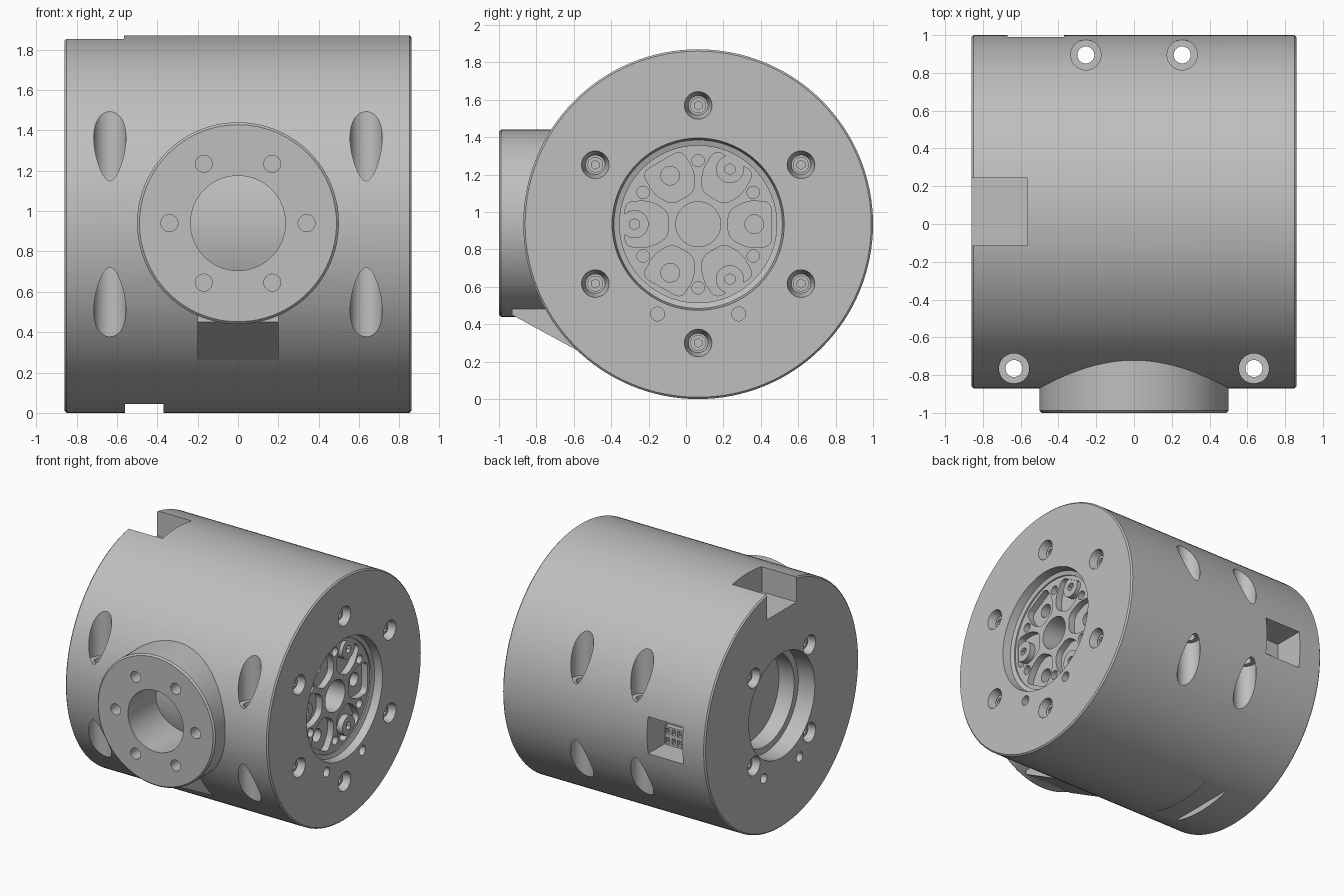
import bpy, bmesh, math
from mathutils import Matrix, Vector

if "Cube" in bpy.data.objects:
    bpy.data.objects.remove(bpy.data.objects["Cube"])

CY, CZ, R, END = 0.065, 0.935, 0.935, 0.86
GREY = (0.52, 0.52, 0.52, 1)
grey = bpy.data.materials.new("machined_grey")
grey.use_nodes = True
grey.diffuse_color = GREY
grey.node_tree.nodes["Principled BSDF"].inputs["Base Color"].default_value = GREY


def cyl(bm, r, p, q, r2=None, n=32):
    """Cylinder or cone from point p to point q."""
    p, q = Vector(p), Vector(q)
    rot = (q - p).to_track_quat('Z', 'Y').to_matrix().to_4x4()
    bmesh.ops.create_cone(bm, cap_ends=True, segments=n, radius1=r,
                          radius2=r if r2 is None else r2, depth=(q - p).length,
                          matrix=Matrix.Translation((p + q) / 2) @ rot)


def box(bm, lo, hi):
    lo, hi = Vector(lo), Vector(hi)
    bmesh.ops.create_cube(bm, size=1, matrix=Matrix.Translation((lo + hi) / 2)
                          @ Matrix.Diagonal(hi - lo).to_4x4())


def prism(bm, points, depth, rounding=0, matrix=Matrix()):
    """Extrude a y-z outline along x, with optional rounded corners."""
    part = bmesh.new()
    part.faces.new([part.verts.new((0, y, z)) for y, z in points])
    if rounding:
        bmesh.ops.bevel(part, geom=part.verts[:], affect='VERTICES',
                        offset=rounding, segments=5, profile=0.5)
    ext = bmesh.ops.extrude_face_region(part, geom=part.faces[:])["geom"]
    bmesh.ops.translate(part, vec=(depth, 0, 0),
                        verts=[v for v in ext if isinstance(v, bmesh.types.BMVert)])
    part.transform(matrix)
    mesh = bpy.data.meshes.new("outline")
    part.to_mesh(mesh)
    part.free()
    bm.from_mesh(mesh)
    bpy.data.meshes.remove(mesh)


def lathe(bm, profile, n=96):
    """Spin (x, radius) points around the x axis."""
    vs = [bm.verts.new((x, 0, r)) for x, r in profile]
    es = [bm.edges.new(pair) for pair in zip(vs, vs[1:])]
    bmesh.ops.spin(bm, geom=vs + es, cent=(0, 0, 0), axis=(1, 0, 0),
                   angle=math.tau, steps=n)
    bmesh.ops.remove_doubles(bm, verts=bm.verts[:], dist=1e-5)


def finish(name, bm):
    bmesh.ops.recalc_face_normals(bm, faces=bm.faces[:])
    mesh = bpy.data.meshes.new(name)
    bm.to_mesh(mesh)
    bm.free()
    mesh.materials.append(grey)
    ob = bpy.data.objects.new(name, mesh)
    bpy.context.scene.collection.objects.link(ob)
    return ob


def combine(target, bm, operation='DIFFERENCE'):
    """Boolean a helper solid into the target and discard the helper."""
    helper = finish("helper", bm)
    mod = target.modifiers.new("cut", 'BOOLEAN')
    mod.object, mod.operation, mod.solver = helper, operation, 'EXACT'
    graph = bpy.context.evaluated_depsgraph_get()
    mesh = bpy.data.meshes.new_from_object(target.evaluated_get(graph))
    target.modifiers.clear()
    target.data = mesh
    bpy.data.objects.remove(helper)


def smooth(ob):
    ob.data.shade_smooth()
    ob.data.set_sharp_from_angle(angle=math.radians(28))


def polar(x, radius, degrees):
    a = math.radians(degrees)
    return Vector((x, CY + radius * math.cos(a), CZ + radius * math.sin(a)))


# Main drum with the recesses of both ends
bm = bmesh.new()
lathe(bm, [(-0.59, 0), (-0.59, 0.35), (-0.72, 0.35), (-0.72, 0.40), (-END, 0.40),
           (-END, R - 0.01), (-END + 0.01, R), (END - 0.01, R), (END, R - 0.01),
           (END, 0.46), (0.80, 0.45), (0.79, 0.42), (0.6, 0.42), (0.6, 0)], 128)
bm.transform(Matrix.Translation((0, CY, CZ)))
body = finish("body", bm)

# Front flange and the rib below it
bm = bmesh.new()
lathe(bm, [(0.3, 0), (0.3, 0.5), (0.988, 0.5), (1, 0.488), (1, 0)])
bm.transform(Matrix.Translation((0, 0, 0.94)) @ Matrix.Rotation(-math.pi / 2, 4, 'Z'))
combine(body, bm, 'UNION')
bm = bmesh.new()
prism(bm, [(-0.93, 0.55), (-0.93, 0.45), (-0.585, 0.262), (-0.4, 0.262), (-0.4, 0.55)],
      0.4, 0, Matrix.Translation((-0.2, 0, 0)))
combine(body, bm, 'UNION')

# Flange bore and bolt holes
bm = bmesh.new()
cyl(bm, 0.235, (0, -1.1, 0.94), (0, -0.5, 0.94), n=64)
for i in range(6):
    a = math.radians(60 * i)
    x, z = 0.34 * math.cos(a), 0.94 + 0.34 * math.sin(a)
    cyl(bm, 0.042, (x, -1.1, z), (x, -0.85, z))
combine(body, bm)

# Vertical bolt pockets, then their through holes
pockets, holes = bmesh.new(), bmesh.new()
for x, y in ((0.635, -0.765), (0.255, 0.895)):
    for side in (-1, 1):
        for up in (-1, 1):
            cyl(pockets, 0.08, (side * x, y, CZ + up * 0.21), (side * x, y, CZ + up * 1.1))
        cyl(holes, 0.045, (side * x, y, -0.1), (side * x, y, 2))
combine(body, pockets)
combine(body, holes)

# Top notch, bottom notch and rear connector window
bm = bmesh.new()
box(bm, (-1, -0.113, 1.66), (-0.565, 0.243, 2))
box(bm, (-0.56, -0.6, -0.2), (-0.37, 0.7, 0.045))
box(bm, (-0.67, 0.76, 0.785), (-0.37, 1.2, 1.07))
combine(body, bm)

# Screw seats and small pin holes on both ends
bm, heads, sockets = bmesh.new(), bmesh.new(), bmesh.new()
seats = [(1, 0.635, 30 + 60 * i) for i in range(6)]
seats += [(-1, 0.477, 45 + 90 * i) for i in range(4)]
for side, radius, angle in seats:
    outer, inner = polar(side * END, radius, angle), polar(side * 0.77, radius, angle)
    step = (outer - inner) * 0.1
    cyl(bm, 0.052, inner, outer + step, 0.076)
    cyl(heads, 0.042, polar(side * 0.75, radius, angle), polar(side * 0.815, radius, angle))
    cyl(sockets, 0.024, polar(side * 0.785, radius, angle), polar(side * 0.9, radius, angle), n=6)
for side in (-1, 1):
    for y in (-0.217, 0.217):
        cyl(bm, 0.037, (side * 0.74, CY + y, 0.455), (side * 0.9, CY + y, 0.455))
combine(body, bm)
smooth(body)

# Inner core seen through the flange bore
bm = bmesh.new()
cyl(bm, 0.725, (-0.3, CY, CZ), (0.3, CY, CZ), n=96)
smooth(finish("inner_core", bm))

# Output plate with rounded pockets around a central hole
bm = bmesh.new()
cyl(bm, 0.425, (0.55, CY, CZ), (0.78, CY, CZ), n=96)
plate = finish("output_plate", bm)
bm, holes = bmesh.new(), bmesh.new()
cyl(bm, 0.12, (0.6, CY, CZ), (0.9, CY, CZ), n=48)
outline = [(0.16, -0.07), (0.26, -0.125), (0.39, -0.12), (0.39, 0.12), (0.26, 0.125), (0.16, 0.07)]
for i in range(6):
    turn = Matrix.Translation((0.73, CY, CZ)) @ Matrix.Rotation(math.radians(60 * i), 4, 'X')
    prism(bm, outline, 0.2, 0.04, turn)
    cyl(bm, 0.033, polar(0.68, 0.34, 30 + 60 * i), polar(0.9, 0.34, 30 + 60 * i))
    if i % 2 == 0:
        cyl(holes, 0.05, polar(0.62, 0.3, 60 * i), polar(0.9, 0.3, 60 * i))
    else:
        cyl(heads, 0.075, polar(0.7, 0.34, 60 * i), polar(0.775, 0.34, 60 * i))
        cyl(sockets, 0.03, polar(0.745, 0.34, 60 * i), polar(0.9, 0.34, 60 * i), n=6)
combine(plate, bm)
combine(plate, holes)
smooth(plate)

# Screws with hexagonal sockets
screws = finish("screws", heads)
combine(screws, sockets)
smooth(screws)

# Connector inside the rear window
bm = bmesh.new()
box(bm, (-0.58, 0.74, 0.79), (-0.38, 0.80, 0.93))
connector = finish("connector", bm)
bm = bmesh.new()
for i in range(4):
    for z in (0.825, 0.895):
        x = -0.555 + 0.05 * i
        box(bm, (x - 0.015, 0.77, z - 0.02), (x + 0.015, 0.9, z + 0.02))
combine(connector, bm)
